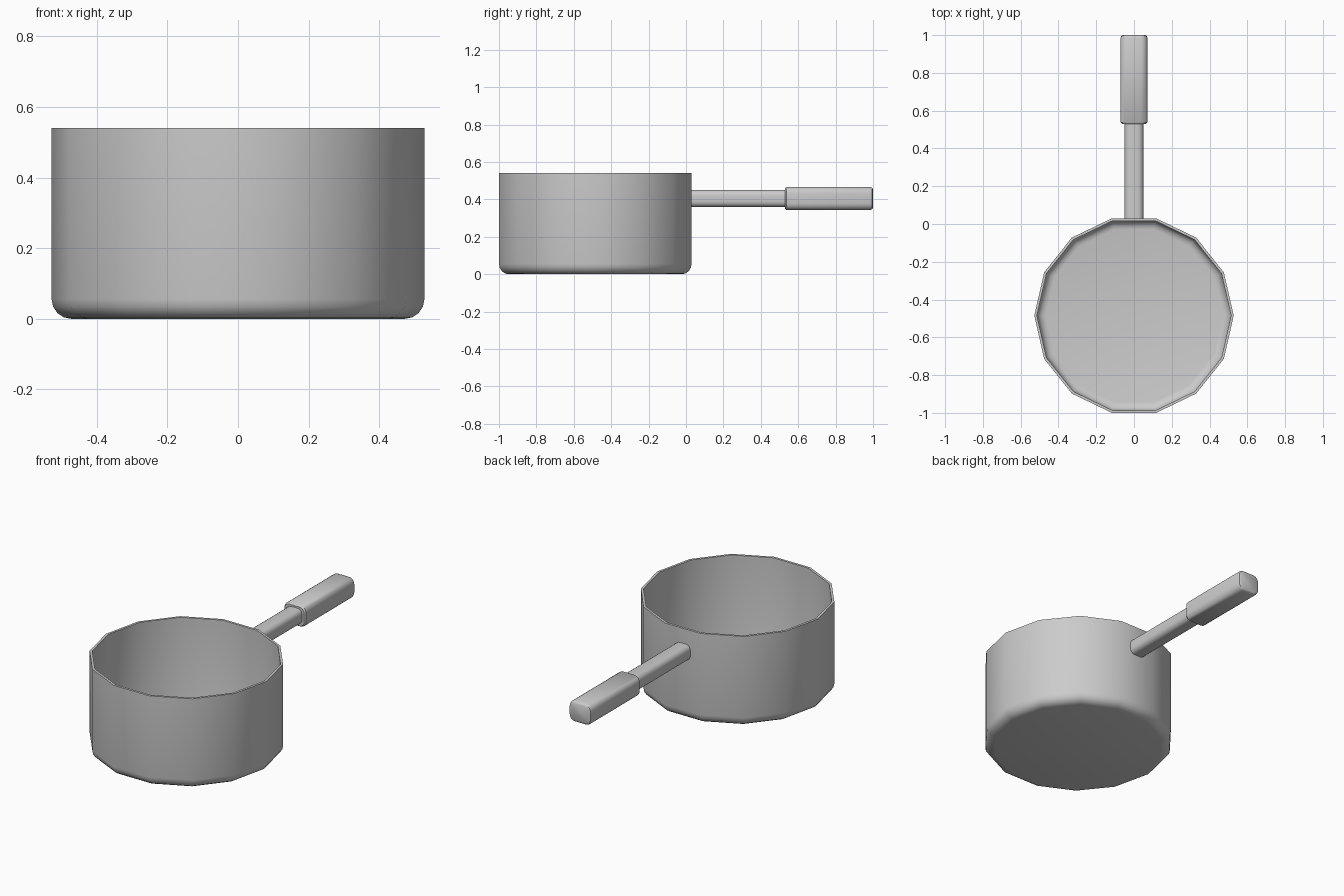
import bpy, math

if "Cube" in bpy.data.objects:
    bpy.data.objects.remove(bpy.data.objects["Cube"])

SIDES = 14


def make_object(name, verts, faces, angle=40):
    mesh = bpy.data.meshes.new(name)
    mesh.from_pydata(verts, [], faces)
    mesh.update()
    ob = bpy.data.objects.new(name, mesh)
    bpy.context.collection.objects.link(ob)
    bpy.ops.object.select_all(action='DESELECT')
    ob.select_set(True)
    bpy.context.view_layer.objects.active = ob
    bpy.ops.object.shade_smooth_by_angle(angle=math.radians(angle))
    return ob


def loft(name, rings):
    """Skin a list of equal-length vertex rings and cap both ends."""
    n = len(rings[0])
    verts = [v for ring in rings for v in ring]
    faces = [(k * n + i, k * n + (i + 1) % n, (k + 1) * n + (i + 1) % n, (k + 1) * n + i)
             for k in range(len(rings) - 1) for i in range(n)]
    faces.append(tuple(reversed(range(n))))
    faces.append(tuple(range(len(verts) - n, len(verts))))
    return make_object(name, verts, faces)


def pot_ring(r, z, cy=-0.485):
    return [(r * math.cos(2 * math.pi * i / SIDES),
             cy + r * math.sin(2 * math.pi * i / SIDES), z) for i in range(SIDES)]


def corner_arc(radius, corner, floor, steps=4):
    """Rounded transition from floor to wall as (radius, z) points."""
    return [(radius - corner + corner * math.sin(a), floor + corner - corner * math.cos(a))
            for a in (math.pi / 2 * i / steps for i in range(steps + 1))]


def bar_ring(y, hx, hz, corner, cz=0.405, steps=4):
    """Rounded-rectangle cross-section of the handle at depth y."""
    ring = []
    for q, (sx, sz) in enumerate([(1, 1), (-1, 1), (-1, -1), (1, -1)]):
        for i in range(steps + 1):
            a = math.pi / 2 * (q + i / steps)
            ring.append((sx * (hx - corner) + corner * math.cos(a), y,
                         cz + sz * (hz - corner) + corner * math.sin(a)))
    return ring[::-1]


# Pot: outer base and wall, thin rim, inner wall and floor
outer = corner_arc(0.528, 0.055, 0.0)
inner = corner_arc(0.514, 0.045, 0.014)
profile = outer + [(0.528, 0.54), (0.514, 0.54)] + inner[::-1]
loft("pot", [pot_ring(r, z) for r, z in profile])

# Handle shaft
loft("handle_shaft", [bar_ring(0.028, 0.05, 0.046, 0.03),
                      bar_ring(0.56, 0.05, 0.046, 0.03)])

# Thicker grip with softened ends
loft("handle_grip", [bar_ring(0.53, 0.064, 0.056, 0.03),
                     bar_ring(0.538, 0.071, 0.062, 0.035),
                     bar_ring(0.985, 0.071, 0.062, 0.035),
                     bar_ring(0.995, 0.068, 0.058, 0.033),
                     bar_ring(1.0, 0.06, 0.05, 0.03)])
